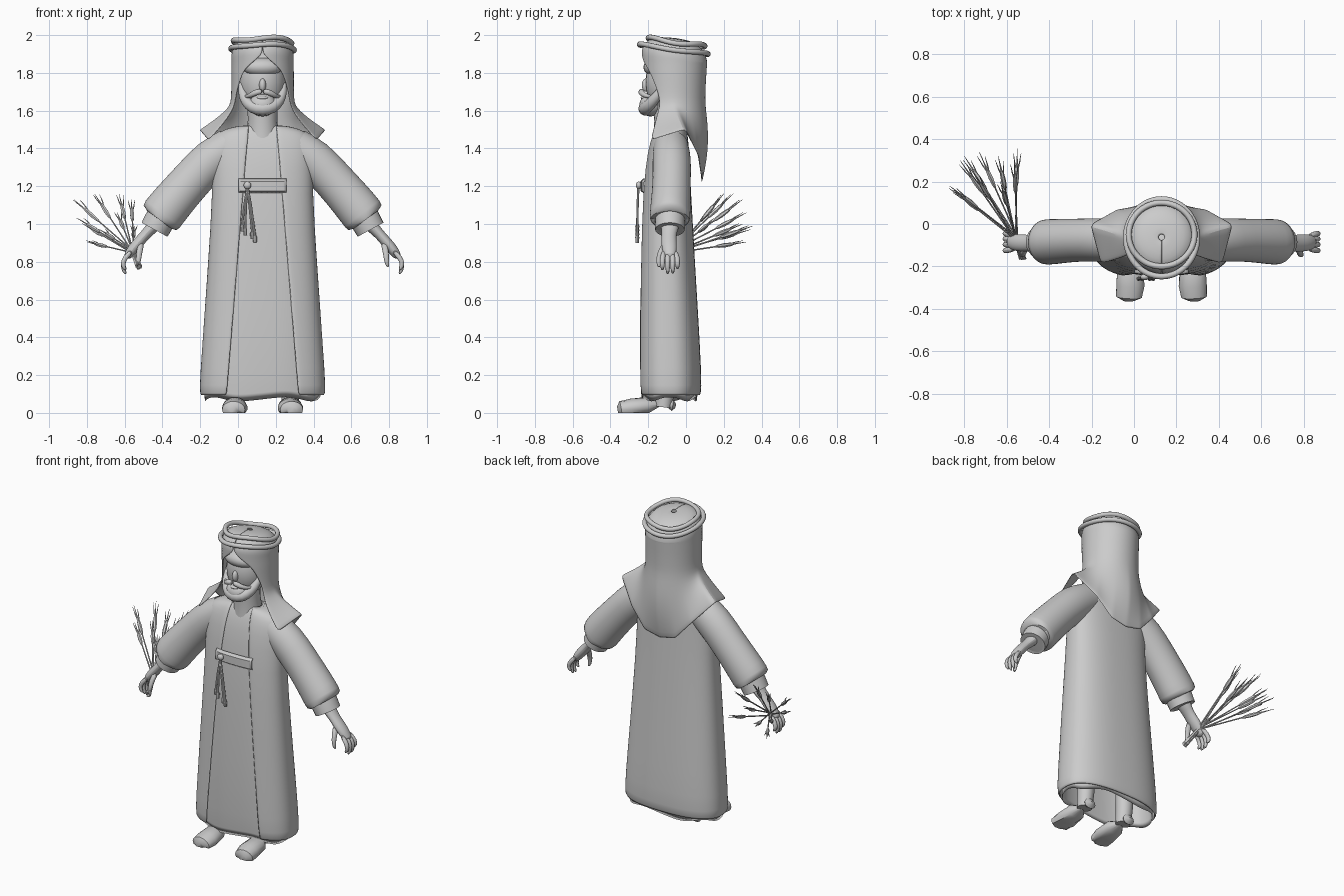
import bpy, bmesh, math
from mathutils import Vector, Matrix

if "Cube" in bpy.data.objects:
    bpy.data.objects.remove(bpy.data.objects["Cube"])

CX = 0.13  # middle plane of the figure
pi, sin, cos = math.pi, math.sin, math.cos

grey = bpy.data.materials.new("plain grey")
grey.use_nodes = True
grey.diffuse_color = (0.6, 0.6, 0.6, 1)
grey.node_tree.nodes["Principled BSDF"].inputs["Base Color"].default_value = (0.6, 0.6, 0.6, 1)


def finish(name, bm, subdiv=0, thick=0):
    bmesh.ops.recalc_face_normals(bm, faces=bm.faces)
    me = bpy.data.meshes.new(name)
    bm.to_mesh(me)
    bm.free()
    me.materials.append(grey)
    ob = bpy.data.objects.new(name, me)
    bpy.context.collection.objects.link(ob)
    if thick:
        m = ob.modifiers.new("Thickness", "SOLIDIFY")
        m.thickness, m.offset = thick, -1
    if subdiv:
        ob.modifiers.new("Smooth", "SUBSURF").levels = subdiv
        ob.modifiers["Smooth"].render_levels = subdiv
    return ob


def loft(name, rows, closed=True, caps=False, **kw):
    bm = bmesh.new()
    vs = [[bm.verts.new(p) for p in row] for row in rows]
    n = len(rows[0])
    for a, b in zip(vs, vs[1:]):
        for i in range(n if closed else n - 1):
            j = (i + 1) % n
            bm.faces.new((a[i], a[j], b[j], b[i]))
    if caps:
        bm.faces.new(vs[0])
        bm.faces.new(vs[-1])
    return finish(name, bm, **kw)


def tube(name, pts, radii, sides=12, flat=1.0, caps=True, **kw):
    """Round loft along points; flat scales the radius along y."""
    pts = [Vector(p) for p in pts]
    rows = []
    for i, (p, r) in enumerate(zip(pts, radii)):
        t = (pts[min(i + 1, len(pts) - 1)] - pts[max(i - 1, 0)]).normalized()
        u = (Vector((0, 1, 0)) - t * t.y).normalized()
        v = t.cross(u)
        rows.append([p + r * (flat * cos(k * 2 * pi / sides) * u + sin(k * 2 * pi / sides) * v)
                     for k in range(sides)])
    return loft(name, rows, caps=caps, **kw)


def ball(name, loc, size, rot=0):
    bm = bmesh.new()
    bmesh.ops.create_uvsphere(bm, u_segments=24, v_segments=14, radius=1)
    bm.transform(Matrix.Translation(loc) @ Matrix.Rotation(rot, 4, "X") @ Matrix.Diagonal((*size, 1)))
    return finish(name, bm)


def lerp_list(vals, s):
    """Smooth interpolation through (position, value) pairs."""
    for (s0, v0), (s1, v1) in zip(vals, vals[1:]):
        if s <= s1:
            return v0 + (v1 - v0) * (s - s0) / (s1 - s0)
    return vals[-1][1]


def power(x, p=0.8):
    return math.copysign(abs(x) ** p, x)


# Robe profile: height, half width, front y, back y
profile = [(0.09, .325, -.25, .072), (0.11, .337, -.265, .085), (0.35, .32, -.26, .075),
           (0.75, .292, -.252, .05), (1.2, .262, -.235, .025), (1.4, .272, -.205, .015),
           (1.47, .255, -.18, .01), (1.505, .2, -.165, .0), (1.525, .1, -.15, -.02)]


def body_point(row, a, inset=0):
    z, rx, yf, yb = row
    cy, ry = (yf + yb) / 2, (yb - yf) / 2
    return Vector((CX + (rx - inset) * power(sin(a)), cy + (ry - inset) * power(cos(a)), z))


# Long coat, open along the front
rows = []
for row in profile:
    half = min(.19 - .082 * (row[0] - .1), row[1] * .72)
    if row[0] > 1.45:
        half = min(half, .075)
    gap = math.asin((half / row[1]) ** (1 / .8))
    A = pi - gap
    rows.append([body_point(row, -A + 2 * A * i / 40) for i in range(41)])
loft("coat", rows, closed=False, subdiv=1, thick=.012)

# Tunic under the coat, with a wavy hem
angles = [i * 2 * pi / 48 for i in range(48)]
hem = (0.06, .322, -.25, .075)
rows = [[body_point(hem, a, .012) + Vector((0, 0, .012 * sin(5 * a))) for a in angles]]
rows += [[body_point(r, a, .013) for a in angles] for r in profile[2:]]
loft("tunic", rows, subdiv=1, thick=.008)

# Belt, knot and hanging cords
loft("belt", [[body_point((z, .262, -.239 + d, .02), pi - .42 + .84 * i / 12) for i in range(13)]
              for z, d in ((1.165, .012), (1.175, -.002), (1.225, -.002), (1.24, .012))],
     closed=False, thick=.01)
ball("belt_knot", (.05, -.25, 1.205), (.02, .015, .02))
for x, end in ((.022, .96), (.038, .94), (.075, .92), (.09, .9)):
    tube("belt_cord", [(.05, -.252, 1.2), (.048 + (x - .05) * .5, -.256, 1.1),
                       (x, -.258, end + .04), (x, -.258, end + .03), (x, -.258, end)],
         (.006, .006, .006, .011, .009), 8)

# Sleeves, cuffs and hands on both sides
for side, s in (("left", 1), ("right", -1)):
    def P(u, y, z):
        return (CX + s * u, y, z)
    tube(side + "_sleeve",
         [P(.17, -.08, 1.41), P(.27, -.075, 1.345), P(.37, -.075, 1.24), P(.475, -.08, 1.12),
          P(.535, -.085, 1.045), P(.553, -.085, 1.018), P(.55, -.085, 1.025), P(.49, -.08, 1.1)],
         (.1, .112, .108, .114, .117, .113, .096, .09), 24, .93, caps=False, subdiv=1)
    tube(side + "_inner_cuff",
         [P(.51, -.08, 1.08), P(.55, -.085, 1.01), P(.572, -.085, .97), P(.568, -.085, .977), P(.53, -.085, 1.03)],
         (.082, .08, .078, .066, .06), 20, caps=False)
    tube(side + "_hand",
         [P(.53, -.08, 1.05), P(.585, -.085, .98), P(.62, -.09, .945), P(.65, -.09, .91),
          P(.685, -.088, .87), P(.715, -.085, .83), P(.72, -.085, .82)],
         (.045, .035, .028, .03, .03, .024, .01), 12, 1.4, subdiv=1)
    for i, (y, low) in enumerate(((-.125, .755), (-.097, .735), (-.07, .737), (-.045, .76))):
        tube(side + "_finger",
             [P(.69, -.088 + (y + .085) * .7, .86), P(.73, y, .82), P(.74, y, .79),
              P(.735, y, low + .015), P(.722, y, low)],
             (.014, .015, .014, .012, .005), 8, subdiv=1)
    tube(side + "_thumb",
         [P(.64, -.105, .9), P(.652, -.13, .86), P(.655, -.145, .82), P(.66, -.145, .785), P(.665, -.142, .77)],
         (.018, .018, .015, .012, .005), 8, subdiv=1)

    # Shoe and lower leg
    fx = CX + s * .147
    tube(side + "_shoe",
         [(fx + s * .005, -.362, .014), (fx + s * .005, -.345, .017), (fx, -.29, .026), (fx, -.2, .04),
          (fx, -.12, .045), (fx, -.07, .04), (fx, -.055, .035)][::-1],
         (.01, .03, .04, .045, .05, .045, .02), 16)
    shoe = bpy.context.collection.objects[-1]
    bm = bmesh.new()
    bm.from_mesh(shoe.data)
    for v in bm.verts:  # widen the sole and rest it on the floor
        v.co.x = fx + (v.co.x - fx) * 1.35
        v.co.z = max(v.co.z, 0)
    bm.to_mesh(shoe.data)
    bm.free()
    tube(side + "_leg", [(fx, -.12, .03), (fx, -.11, .12), (fx, -.1, .4)], (.045, .05, .06), 14)

# Neck, head and face
tube("neck", [(CX, -.085, 1.46), (CX, -.09, 1.55), (CX, -.1, 1.66)], (.088, .078, .08), 20)
ball("head", (CX, -.09, 1.75), (.122, .125, .17))
ball("nose", (CX, -.212, 1.735), (.018, .022, .035))
ball("brow", (CX, -.16, 1.83), (.105, .065, .05))
ball("chin_beard", (CX, -.185, 1.63), (.075, .062, .06), .3)
ball("lower_lip", (CX, -.222, 1.668), (.03, .018, .01))
beard = [(-.112, -.11, 1.76), (-.11, -.135, 1.7), (-.09, -.175, 1.65), (-.055, -.21, 1.615), (0, -.222, 1.605)]
path = [(CX + x, y, z) for x, y, z in beard] + [(CX - x, y, z) for x, y, z in beard[-2::-1]]
tube("jaw_beard", path, (.012, .024, .03, .034, .038, .034, .03, .024, .012), 12, subdiv=1)
for s in (1, -1):
    tube("moustache", [(CX, -.235, 1.702), (CX + s * .03, -.24, 1.7), (CX + s * .06, -.225, 1.683),
                       (CX + s * .085, -.19, 1.672), (CX + s * .1, -.165, 1.68)],
         (.014, .017, .015, .01, .004), 10, subdiv=1)

# Head scarf: height, opening angle, half width, half depth; it tilts down to the back
N = 48
rows = []
for z, gap, rx, ry in ((1.985, 0, .01, .01), (1.98, 0, .08, .08), (1.965, 0, .13, .13), (1.93, 0, .158, .16),
                       (1.9, 0, .165, .172), (1.872, .02, .166, .175), (1.855, .33, .166, .174),
                       (1.82, .62, .166, .172), (1.77, .8, .166, .168), (1.7, 1.0, .166, .165),
                       (1.64, 1.08, .168, .163)):
    A = pi - gap
    tilt = .14 if z > 1.87 else .0
    ring = [(-A + 2 * A * i / N) for i in range(N + 1)]
    rows.append([Vector((CX + rx * sin(a), -.062 + ry * cos(a), z - tilt * ry * cos(a))) for a in ring])
hem_x = ((0, 0), (.25, .11), (.5, .215), (.78, .34), (1, .29))
hem_y = ((0, .085), (.25, .085), (.5, .07), (.78, .0), (1, -.19))
hem_z = ((0, 1.215), (.25, 1.24), (.5, 1.36), (.78, 1.505), (1, 1.445))
base = rows[-1]
for t in (.2, .4, .6, .8, 1):
    row = []
    for i, p in enumerate(base):
        f = 2 * i / N - 1
        k = abs(f)
        h = Vector((CX + math.copysign(lerp_list(hem_x, k), f), lerp_list(hem_y, k), lerp_list(hem_z, k)))
        q = p.lerp(h, t)
        q.x = p.x + (h.x - p.x) * t ** 1.35
        q.y += .025 * sin(pi * t) * max(0, 1 - 2 * k)
        row.append(q)
    rows.append(row)
loft("head_scarf", rows, closed=False, subdiv=1, thick=.008)

# Two cord rings around the scarf
for name, y, z, rx, ry, wave in (("lower_head_cord", -.065, 1.925, .168, .182, .004),
                                 ("upper_head_cord", -.05, 1.963, .155, .15, .007)):
    bm_rows = []
    for i in range(64):
        a = i * 2 * pi / 64
        c = Vector((CX + rx * sin(a), y + ry * cos(a), z - .14 * ry * cos(a) + wave * sin(3 * a)))
        out = Vector((sin(a), cos(a), 0))
        bm_rows.append([c + .014 * (cos(b) * out + sin(b) * Vector((0, 0, 1)))
                        for b in (k * pi / 5 for k in range(10))])
    loft(name, bm_rows + bm_rows[:1])

# Sheaf of grain in the right hand
tips = ((-.87, .18, 1.13), (-.76, .25, 1.16), (-.63, .2, 1.16), (-.565, .3, 1.13), (-.82, .3, 1.0),
        (-.8, .32, .905), (-.64, .32, 1.06), (-.55, .355, .99), (-.73, .34, .97), (-.85, .16, 1.03))
for i, tip in enumerate(tips):
    root = Vector((-.525 + .012 * cos(i * 2.4), -.165, .775 + .012 * sin(i * 2.4)))
    grip = Vector((-.555 + .008 * cos(i * 2.4), -.07, .85 + .008 * sin(i * 2.4)))
    tip = Vector(tip)
    steps = (0, .3, .58, .62, .7, .78, .84, 1)
    tube("grain_stalk", [root] + [grip.lerp(tip, t) for t in steps],
         (.006, .005, .004, .004, .009, .012, .01, .004, .001), 6)
    for k in (-1, 1):
        a = grip.lerp(tip, .72)
        tube("grain_awn", [a, grip.lerp(tip, .85) + Vector((k * .012, 0, .008)),
                           grip.lerp(tip, .95) + Vector((k * .018, 0, .01))], (.003, .003, .001), 5)

# Smooth shading with sharp edges kept
bpy.ops.object.select_all(action="DESELECT")
for ob in bpy.context.collection.objects:
    if ob.type == "MESH" and ob.data.materials and ob.data.materials[0] == grey:
        ob.select_set(True)
        bpy.context.view_layer.objects.active = ob
bpy.ops.object.shade_smooth_by_angle(angle=math.radians(40))
